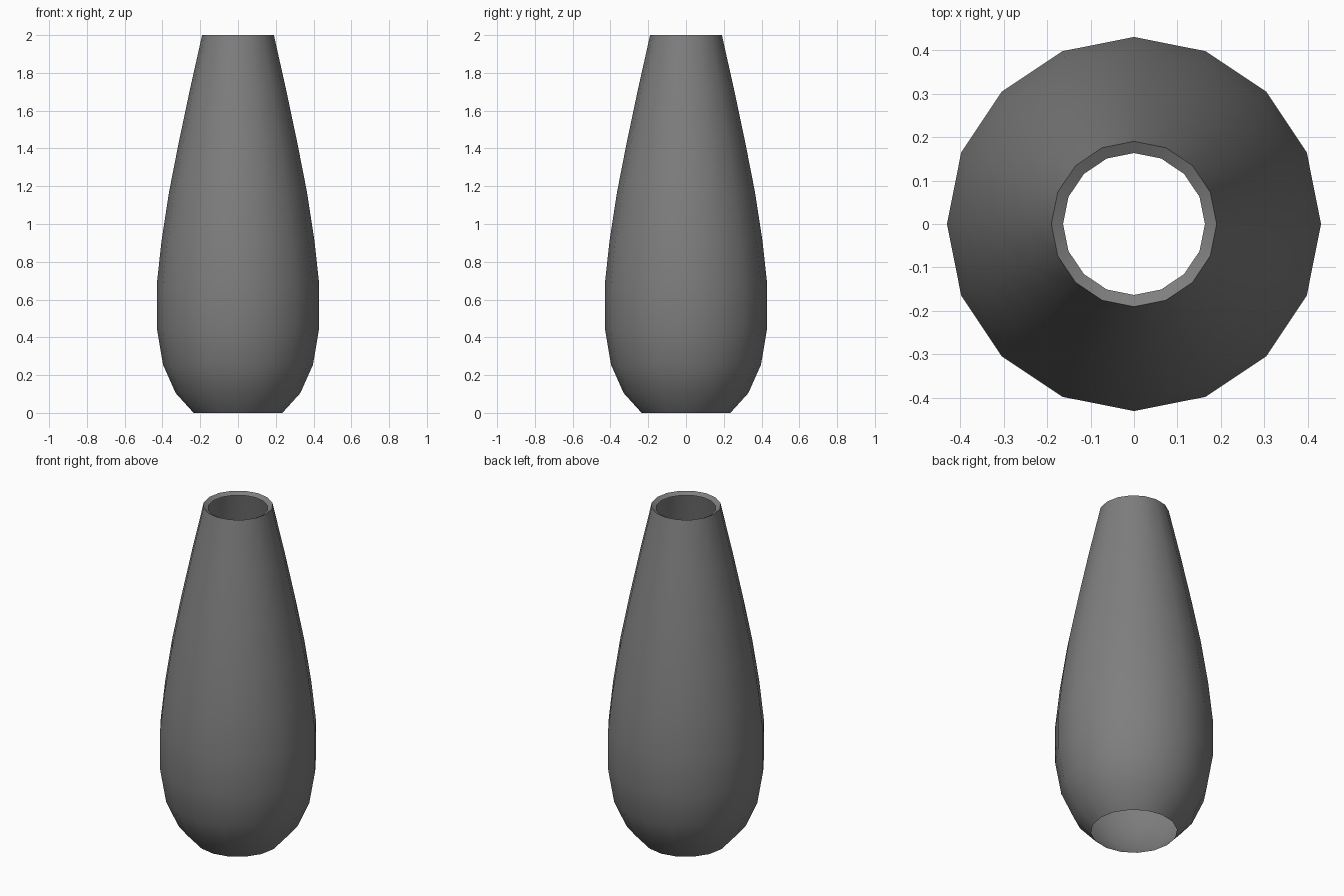
import bpy, bmesh, math

if "Cube" in bpy.data.objects:
    bpy.data.objects.remove(bpy.data.objects["Cube"])

SEGMENTS = 16


def lathe(name, profile):
    """Revolve an open (radius, height) profile around z."""
    bm = bmesh.new()
    rings = []
    for r, z in profile:
        ring = []
        for i in range(SEGMENTS):
            a = 2 * math.pi * i / SEGMENTS
            ring.append(bm.verts.new((r * math.cos(a), r * math.sin(a), z)))
        rings.append(ring)
    for low, high in zip(rings, rings[1:]):
        for i in range(SEGMENTS):
            j = (i + 1) % SEGMENTS
            bm.faces.new((low[i], low[j], high[j], high[i]))
    mesh = bpy.data.meshes.new(name)
    bm.to_mesh(mesh)
    bm.free()
    obj = bpy.data.objects.new(name, mesh)
    bpy.context.collection.objects.link(obj)
    bpy.context.view_layer.objects.active = obj
    obj.select_set(True)
    bpy.ops.object.shade_smooth_by_angle(angle=math.radians(50))
    obj.select_set(False)
    return obj


# Teardrop shade, open at both ends, with a small inward lip at the top
shade = lathe("shade", [
    (0.235, 0.0), (0.33, 0.105), (0.397, 0.255), (0.43, 0.45),
    (0.43, 0.68), (0.405, 0.91), (0.365, 1.17), (0.314, 1.43),
    (0.255, 1.71), (0.19, 2.0), (0.163, 1.985),
])

# Dark grey finish
dark_grey = bpy.data.materials.new("dark_grey")
dark_grey.diffuse_color = (0.21, 0.21, 0.21, 1.0)
dark_grey.use_nodes = True
dark_grey.node_tree.nodes["Principled BSDF"].inputs["Base Color"].default_value = dark_grey.diffuse_color
shade.data.materials.append(dark_grey)
